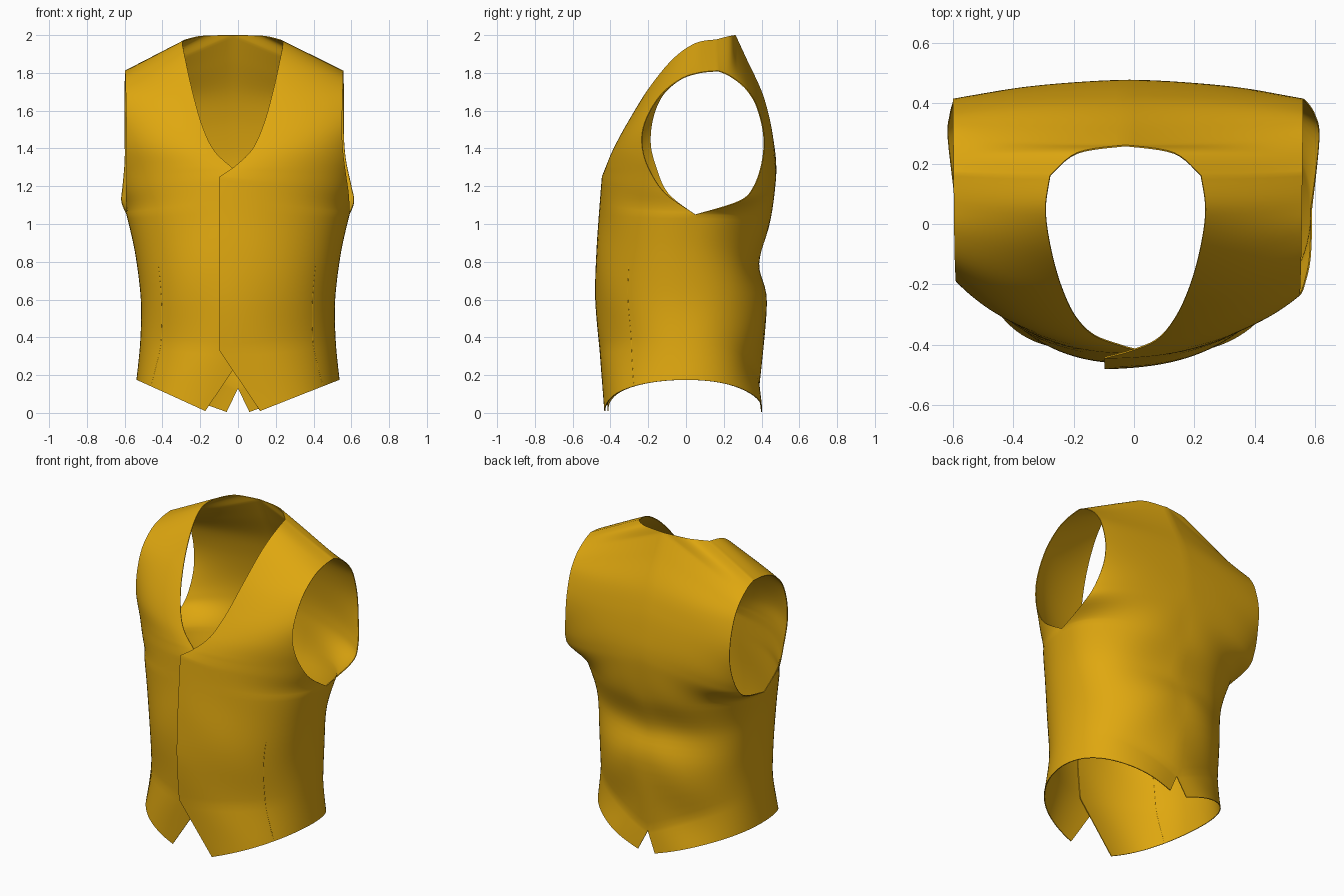
import bpy, bmesh, math

if "Cube" in bpy.data.objects:
    bpy.data.objects.remove(bpy.data.objects["Cube"])

# Row keys, hem to shoulder: inner edge (x, y, z) and outer edge (x, y, z, sweep angle)
FRONT_IN = [(.145, -.43, .01), (-.07, -.455, .33), (-.07, -.478, .6), (-.07, -.472, .85),
            (-.07, -.455, 1.1), (-.07, -.443, 1.25), (0, -.425, 1.295), (.10, -.385, 1.39),
            (.165, -.31, 1.53), (.215, -.2, 1.71), (.25, -.07, 1.87), (.265, .05, 1.955),
            (.25, .16, 1.975)]
SIDE = [(.535, 0, .175, 88), (.515, 0, .38, 90), (.512, 0, .6, 90), (.543, .01, .85, 90),
        (.588, .05, 1.05, 90)]
FRONT_OUT = SIDE + [(.587, -.10, 1.16, 75), (.577, -.175, 1.29, 62), (.57, -.21, 1.42, 52),
                    (.57, -.195, 1.55, 42), (.573, -.13, 1.68, 30), (.575, -.03, 1.765, 20),
                    (.576, .07, 1.80, 15), (.577, .17, 1.81, 15)]
BACK_IN = [(.06, .40, .005), (0, .385, .13), (0, .425, .58), (0, .385, .79), (0, .44, 1.0),
           (0, .47, 1.2), (0, .475, 1.32), (0, .46, 1.45), (0, .435, 1.58), (0, .395, 1.71),
           (0, .32, 1.87), (0, .26, 2.0), (.16, .235, 1.995), (.25, .16, 1.975)]
BACK_OUT = SIDE + [(.615, .28, 1.12, 72), (.605, .36, 1.2, 65), (.585, .405, 1.34, 60),
                   (.58, .41, 1.48, 55), (.58, .375, 1.62, 45), (.58, .33, 1.70, 35),
                   (.579, .28, 1.75, 25), (.577, .22, 1.79, 15), (.577, .17, 1.81, 15)]
STEPS, COLS = 6, 28


def spline(keys, t, breaks):
    """Catmull-Rom through the keys, with corners at the breaks."""
    i = min(int(t), len(keys) - 2)
    lo = max(b for b in breaks if b <= i)
    hi = min([b for b in breaks if b > i] + [len(keys) - 1])
    u = t - i
    pts = [keys[max(lo, min(hi, k))] for k in (i - 1, i, i + 1, i + 2)]
    return [.5 * (2 * b + (c - a) * u + (2 * a - 5 * b + 4 * c - d) * u * u
                  + (3 * b - a - 3 * c + d) * u ** 3) for a, b, c, d in zip(*pts)]


def step(a, b, v):
    u = max(0, min(1, (v - a) / (b - a)))
    return u * u * (3 - 2 * u)


def point(front, side, s, t):
    """Point on a panel: s runs from centre to side, t from hem to shoulder."""
    if front:
        xi, yi, zi = spline(FRONT_IN, t, (0, 1, 5, 6))
        xo, yo, zo, phi = spline(FRONT_OUT, t, (0, 4))
        p = .92 + .08 * step(4, 7, t)
    else:
        xi, yi, zi = spline(BACK_IN, t, (0, 1, 11))
        xo, yo, zo, phi = spline(BACK_OUT, t, (0, 4))
        p = .88 + .12 * step(10, 13, t)
    phi = math.radians(min(phi, 90))
    fx = (math.sin(s * phi) / math.sin(phi)) ** p
    end = max(0, math.cos(phi)) ** p
    fy = (1 - max(0, math.cos(s * phi)) ** p) / (1 - end)
    x, y, z = xi + (xo - xi) * fx, yi + (yo - yi) * fy, zi + (zo - zi) * fx
    # soft cloth folds, fading to the seams and the shoulders
    low = 1 - step(1.1, 1.5, z)
    y += (.003 if front else .006) * low * math.sin(13 * z + 6 * x) * math.sin(math.pi * fx)
    if front:
        # armholes sit slightly further forward on one side
        y -= side * .022 * fx * fx * step(1.05, 1.35, z) * (1 - step(1.45, 1.78, z))
        # the right front tucks under the left one
        if side < 0:
            y += .018 * (1 - fx) ** 1.5 * (1 - step(1.3, 1.6, z))
    # slight lean to one side
    up = step(1.05, 1.5, z)
    lean = .028 * (1 - fx) * (1 if front else up) + .02 * fx * up
    return side * x - lean, y, z


def panel(bm, front, side):
    rows = (len(FRONT_IN if front else BACK_IN) - 1) * STEPS
    grid = [[bm.verts.new(point(front, side, c / COLS, r / STEPS)) for c in range(COLS + 1)]
            for r in range(rows + 1)]
    for a, b in zip(grid, grid[1:]):
        for c in range(COLS):
            quad = (a[c], a[c + 1], b[c + 1], b[c])
            bm.faces.new(quad if (side > 0) == front else quad[::-1])


cloth = bpy.data.materials.new("mustard_cloth")
cloth.diffuse_color = (.74, .39, .005, 1)
cloth.use_nodes = True
cloth.node_tree.nodes["Principled BSDF"].inputs["Base Color"].default_value = cloth.diffuse_color

# Body of the waistcoat: two fronts and two back halves sewn together
bm = bmesh.new()
for front in (True, False):
    for side in (1, -1):
        panel(bm, front, side)
bmesh.ops.remove_doubles(bm, verts=bm.verts, dist=.0005)
mesh = bpy.data.meshes.new("waistcoat")
bm.to_mesh(mesh)
bm.free()
mesh.materials.append(cloth)
vest = bpy.data.objects.new("waistcoat", mesh)
bpy.context.collection.objects.link(vest)
bpy.context.view_layer.objects.active = vest
vest.select_set(True)

# Cloth thickness, with crisp cut edges
solid = vest.modifiers.new("thickness", 'SOLIDIFY')
solid.thickness = .005
solid.offset = 0
bpy.ops.object.modifier_apply(modifier=solid.name)
bpy.ops.object.shade_smooth_by_angle(angle=math.radians(50))

# Dart seams down each front
for side, name in ((1, "left_dart"), (-1, "right_dart")):
    curve = bpy.data.curves.new(name, 'CURVE')
    curve.dimensions = '3D'
    curve.bevel_depth = .0035
    curve.bevel_resolution = 1
    line = curve.splines.new('POLY')
    line.points.add(24)
    for k, pt in enumerate(line.points):
        pt.co = (*point(True, side, .58, .1 + 2.6 * k / 24), 1)
    curve.materials.append(cloth)
    bpy.context.collection.objects.link(bpy.data.objects.new(name, curve))
